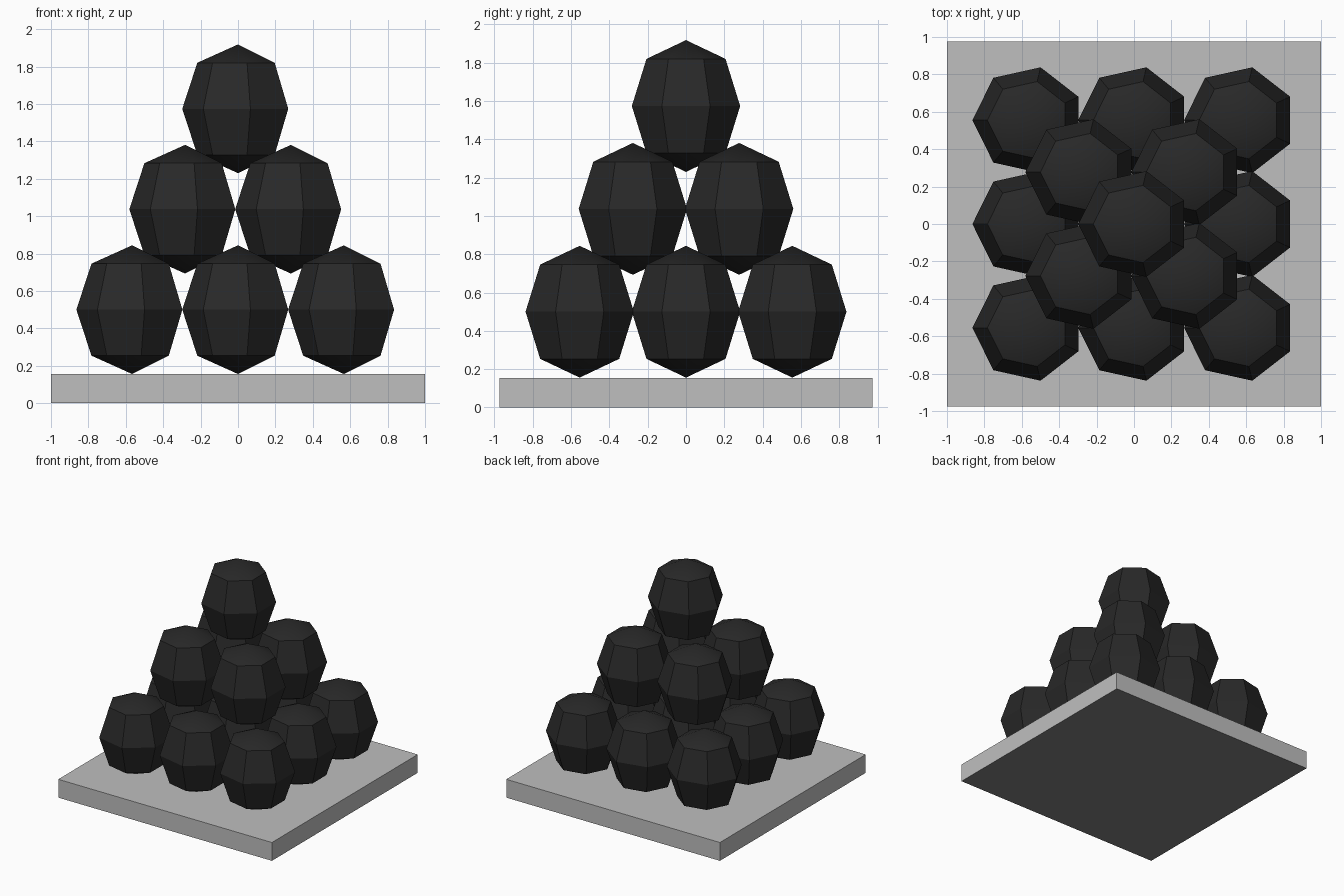
import bpy, bmesh, math

if "Cube" in bpy.data.objects:
    bpy.data.objects.remove(bpy.data.objects["Cube"])

def material(name, value):
    m = bpy.data.materials.new(name)
    m.diffuse_color = (value, value, value, 1)
    m.use_nodes = True
    m.node_tree.nodes["Principled BSDF"].inputs["Base Color"].default_value = m.diffuse_color
    return m

black_iron = material("black_iron", 0.0212)
grey_stone = material("grey_stone", 0.52)
dark_underside = material("dark_underside", 0.22)

def add_object(name, bm, *mats):
    bmesh.ops.recalc_face_normals(bm, faces=bm.faces)
    mesh = bpy.data.meshes.new(name)
    bm.to_mesh(mesh)
    bm.free()
    for m in mats:
        mesh.materials.append(m)
    obj = bpy.data.objects.new(name, mesh)
    bpy.context.collection.objects.link(obj)
    return obj

# Base slab with a darker underside
bm = bmesh.new()
bmesh.ops.create_cube(bm, size=1)
for v in bm.verts:
    v.co = (v.co.x * 2.0, v.co.y * 1.95, (v.co.z + 0.5) * 0.155)
slab = add_object("base_slab", bm, grey_stone, dark_underside)
for p in slab.data.polygons:
    p.material_index = 1 if p.normal.z < -0.5 else 0

# Seven-sided low-poly ball: pole, ring, equator, ring, pole
RX, RY, RZ, SIDES = 0.298, 0.290, 0.344, 7

def add_ball(name, x, y, z):
    bm = bmesh.new()
    rings = []
    for r, h in ((0.73, -0.246), (1.0, 0.0), (0.73, 0.246)):
        angles = [math.pi + 2 * math.pi * i / SIDES for i in range(SIDES)]
        rings.append([bm.verts.new((RX * r * math.cos(a), RY * r * math.sin(a), h)) for a in angles])
    south, north = bm.verts.new((0, 0, -RZ)), bm.verts.new((0, 0, RZ))
    for i in range(SIDES):
        j = (i + 1) % SIDES
        for lo, hi in zip(rings, rings[1:]):
            bm.faces.new((lo[i], lo[j], hi[j], hi[i]))
        # shallow caps are smooth, side panels stay flat
        bm.faces.new((rings[0][j], rings[0][i], south)).smooth = True
        bm.faces.new((rings[2][i], rings[2][j], north)).smooth = True
    add_object(name, bm, black_iron).location = (x, y, z)

# Pyramid of balls: 3x3, 2x2, 1
for layer, n in enumerate((3, 2, 1)):
    for i in range(n):
        for k in range(n):
            add_ball(f"ball_layer{layer + 1}_{i * n + k + 1}",
                     (i - (n - 1) / 2) * 0.566,
                     (k - (n - 1) / 2) * 0.555,
                     0.5 + layer * 0.537)
